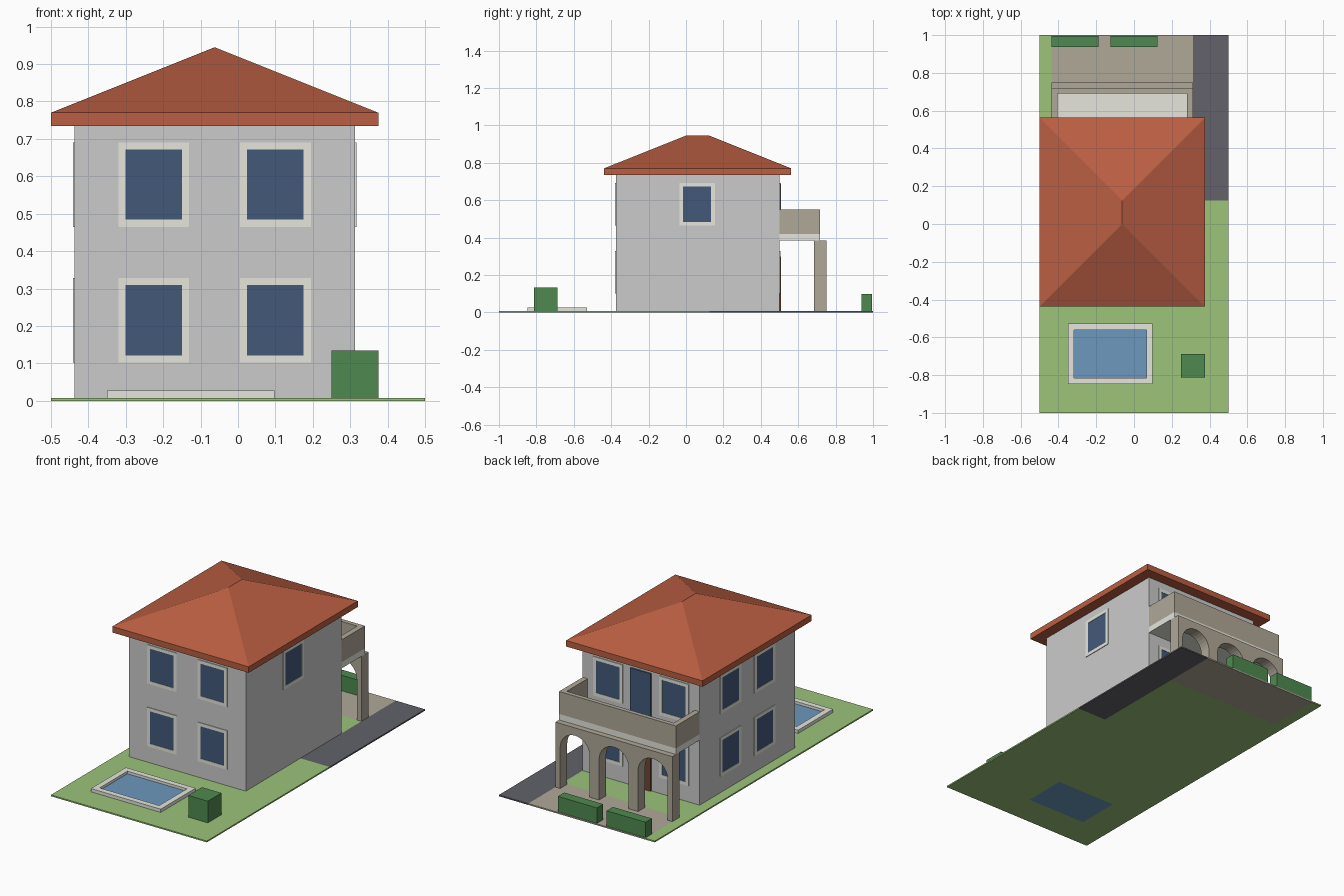
import bpy, bmesh, math

if "Cube" in bpy.data.objects:
    bpy.data.objects.remove(bpy.data.objects["Cube"])


def material(name, hexcode):
    m = bpy.data.materials.new(name)
    ch = [int(hexcode[i:i + 2], 16) / 255 for i in (0, 2, 4)]
    m.diffuse_color = [((c + 0.055) / 1.055) ** 2.4 for c in ch] + [1]
    m.use_nodes = True
    m.node_tree.nodes["Principled BSDF"].inputs["Base Color"].default_value = m.diffuse_color
    return m


GRASS = material("grass", "9CC47A")
HEDGE = material("hedge", "4F8A50")
ASPHALT = material("asphalt", "62626A")
STONE = material("stone", "B0A898")
TRIM = material("trim", "E6E6DE")
GLASS = material("glass", "43597A")
WATER = material("water", "6C98BE")
TILE = material("roof_tile", "BA5E42")
WOOD = material("wood", "6E4630")


def finish(name, bm, mat):
    bmesh.ops.recalc_face_normals(bm, faces=bm.faces)
    me = bpy.data.meshes.new(name)
    bm.to_mesh(me)
    bm.free()
    ob = bpy.data.objects.new(name, me)
    bpy.context.collection.objects.link(ob)
    if mat:
        me.materials.append(mat)
    return ob


def boxes(name, mat, *items):
    """One object from boxes given as x0, x1, y0, y1, z0, z1."""
    bm = bmesh.new()
    for x0, x1, y0, y1, z0, z1 in items:
        for v in bmesh.ops.create_cube(bm, size=1)["verts"]:
            v.co = (x1 if v.co.x > 0 else x0,
                    y1 if v.co.y > 0 else y0,
                    z1 if v.co.z > 0 else z0)
    return finish(name, bm, mat)


def ring(a0, a1, b0, b1, t):
    """Four rectangles forming a frame of width t."""
    return [(a0, a1, b0, b0 + t), (a0, a1, b1 - t, b1),
            (a0, a0 + t, b0 + t, b1 - t), (a1 - t, a1, b0 + t, b1 - t)]


# Plot: lawn tiled around the pool, patio and driveway
G = 0.008
X0, X1, Y0, Y1 = -0.4375, 0.3125, -0.375, 0.5
CX, CY = (X0 + X1) / 2, (Y0 + Y1) / 2
boxes("lawn", GRASS, *[r + (0, G) for r in (
    (-.5, .5, -1, -.815), (-.5, -.318, -.815, -.56), (.065, .5, -.815, -.56),
    (-.5, .5, -.56, .125), (-.5, X1, .125, .685), (-.5, X0, .685, 1))])
boxes("patio", STONE, (X0, X1, .685, 1, 0, G))
boxes("driveway", ASPHALT, (X1, .5, .125, 1, 0, G))

# Pool and planting
boxes("pool_water", WATER, (-.318, .065, -.815, -.56, 0, .012))
boxes("pool_rim", TRIM, *[r + (G, .027) for r in ring(-.35, .098, -.848, -.528, .033)])
boxes("box_bush", HEDGE, (.25, .375, -.8125, -.6875, G, .134))
for i, x in enumerate((-.4375, -.125)):
    boxes(f"hedge_{i + 1}", HEDGE, (x, x + .25, .9375, .995, G, .098))

# House body
boxes("house_walls", None, (X0, X1, Y0, Y1, G, .74))

# Hip roof with a vertical eave board
bm = bmesh.new()
rows = [[bm.verts.new((x, y, z)) for x, y in
         ((-.5, -.4375), (.375, -.4375), (.375, .5625), (-.5, .5625))]
        for z in (.735, .77)]
r0, r1 = bm.verts.new((CX, 0, .945)), bm.verts.new((CX, .125, .945))
low, top = rows
bm.faces.new(low)
for i in range(4):
    j = (i + 1) % 4
    bm.faces.new((low[i], low[j], top[j], top[i]))
bm.faces.new((top[0], top[1], r0))
bm.faces.new((top[1], top[2], r1, r0))
bm.faces.new((top[2], top[3], r1))
bm.faces.new((top[3], top[0], r0, r1))
finish("hip_roof", bm, TILE)


# Windows: rectangles laid on a wall
def on_wall(side, a0, a1, z0, z1, depth):
    if side == "front":
        return (a0, a1, Y0 - depth, Y0 + .004, z0, z1)
    if side == "back":
        return (a0, a1, Y1 - .004, Y1 + depth, z0, z1)
    if side == "left":
        return (X0 - depth, X0 + .004, a0, a1, z0, z1)
    return (X1 - .004, X1 + depth, a0, a1, z0, z1)


def window(side, c, z):
    w, h, t = .0945, .226, .019
    name = f"{side}_window"
    boxes(name + "_frame", TRIM, *[on_wall(side, *r, .004)
                                   for r in ring(c - w, c + w, z, z + h, t)])
    boxes(name + "_glass", GLASS,
          on_wall(side, c - w + t, c + w - t, z + t, z + h - t, .002))


LOWER, UPPER = .102, .465
for z in (LOWER, UPPER):
    for s in (-1, 1):
        window("front", CX + s * .1625, z)
        window("back", CX + s * .2125, z)
        window("left", CY + s * .156, z)
window("right", CY - .003, UPPER)

# Doors
boxes("front_door", WOOD, on_wall("back", CX - .065, CX + .065, G, .3, .008))
boxes("balcony_door", GLASS, on_wall("back", CX - .065, CX + .065, .42, .69, .008))

# Balcony slab and parapet
boxes("balcony_slab", TRIM, (X0, X1, Y1, .717, .385, .42))
P = .032
boxes("balcony_parapet", STONE,
      (X0, X0 + P, Y1, .717, .42, .55), (X1 - P, X1, Y1, .717, .42, .55),
      (X0 + P, X1 - P, .717 - .025, .717, .42, .55))

# Arcade: profile with three round arches, extruded in y
R, SPRING = .095, .245
pts = [(X1, G), (X1, .385), (X0, .385), (X0, G)]
for c in (CX - .25, CX, CX + .25):
    pts.append((c - R, G))
    for k in range(17):
        a = math.pi * (1 - k / 16)
        pts.append((c + R * math.cos(a), SPRING + R * math.sin(a)))
    pts.append((c + R, G))
bm = bmesh.new()
face = bm.faces.new([bm.verts.new((x, .685, z)) for x, z in pts])
ext = bmesh.ops.extrude_face_region(bm, geom=[face], use_keep_orig=True)
for v in ext["geom"]:
    if isinstance(v, bmesh.types.BMVert):
        v.co.y = .75
finish("arcade", bm, STONE)
